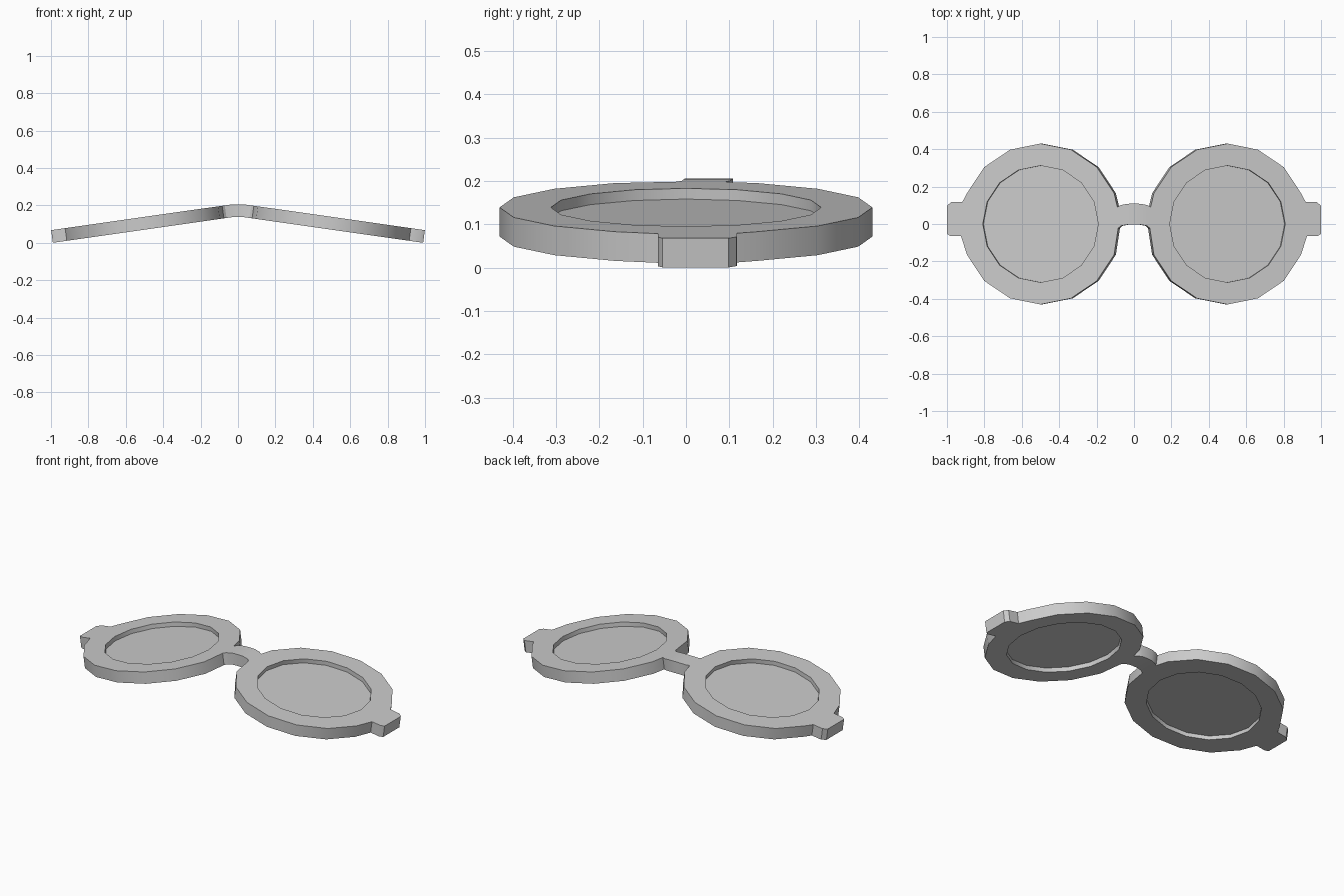
import bpy, bmesh, math

if "Cube" in bpy.data.objects:
    bpy.data.objects.remove(bpy.data.objects["Cube"])

SLOPE = 0.1425            # downward tilt of each half
CX, R_OUT, R_IN, SIDES = 0.495, 0.43, 0.312, 16
COS = math.cos(math.atan(SLOPE))

grey = bpy.data.materials.new("light grey")
grey.diffuse_color = (0.6, 0.6, 0.6, 1)
grey.use_nodes = True
grey.node_tree.nodes["Principled BSDF"].inputs["Base Color"].default_value = grey.diffuse_color


def lift(x, y):
    """Put a plan point on the tilted middle surface, levelled at the bridge."""
    return (x, y, 0.1757 - SLOPE * max(x, 0.03))


def ring_point(radius, i):
    a = 2 * math.pi * i / SIDES
    return (CX + radius * COS * math.cos(a), radius * math.sin(a))


def finish(name, bm, thickness):
    """Make the object, mirror it and give it thickness."""
    bmesh.ops.recalc_face_normals(bm, faces=bm.faces)
    for f in bm.faces:
        f.normal_update()
        if f.normal.z < 0:
            f.normal_flip()
    mesh = bpy.data.meshes.new(name)
    bm.to_mesh(mesh)
    bm.free()
    mesh.materials.append(grey)
    ob = bpy.data.objects.new(name, mesh)
    bpy.context.collection.objects.link(ob)
    mirror = ob.modifiers.new("mirror", 'MIRROR')
    mirror.merge_threshold = 0.0005
    solid = ob.modifiers.new("solid", 'SOLIDIFY')
    solid.thickness = thickness
    solid.offset = 0
    bpy.ops.object.select_all(action='DESELECT')
    ob.select_set(True)
    bpy.context.view_layer.objects.active = ob
    for m in ("mirror", "solid"):
        bpy.ops.object.modifier_apply(modifier=m)
    bpy.ops.object.shade_smooth_by_angle(angle=math.radians(30))


def loop_edges(bm, pts):
    vs = [bm.verts.new(lift(*p)) for p in pts]
    es = [bm.edges.new((vs[i], vs[(i + 1) % len(vs)])) for i in range(len(vs))]
    return vs, es


# Frame: rim outline with the hinge tab, a round opening and half the bridge
bm = bmesh.new()
tab = [(0.913, 0.118), (0.973, 0.117), (0.9945, 0.098),
       (0.9945, -0.054), (0.974, -0.065), (0.920, -0.065)]
outline = [(0.084, 0.09)]
outline += [ring_point(R_OUT, i) for i in range(7, 0, -1)]
outline += tab
outline += [ring_point(R_OUT, -i) for i in range(1, 8)]
outline += [(0.080, -0.023)]
outer, e1 = loop_edges(bm, outline)
inner, e2 = loop_edges(bm, [ring_point(R_IN, i) for i in range(SIDES)])
bmesh.ops.triangle_fill(bm, edges=e1 + e2, use_beauty=True)
back, front = outer[0], outer[-1]
for x, yb, yf in ((0.066, 0.101, -0.010), (0.035, 0.108, -0.004), (0.0, 0.109, -0.003)):
    b, f = bm.verts.new(lift(x, yb)), bm.verts.new(lift(x, yf))
    bm.faces.new((back, b, f, front))
    back, front = b, f
finish("frame", bm, 0.068)

# Lenses: thin discs set in the openings
bm = bmesh.new()
verts, _ = loop_edges(bm, [ring_point(R_IN, i) for i in range(SIDES)])
bm.faces.new(verts)
finish("lenses", bm, 0.018)
